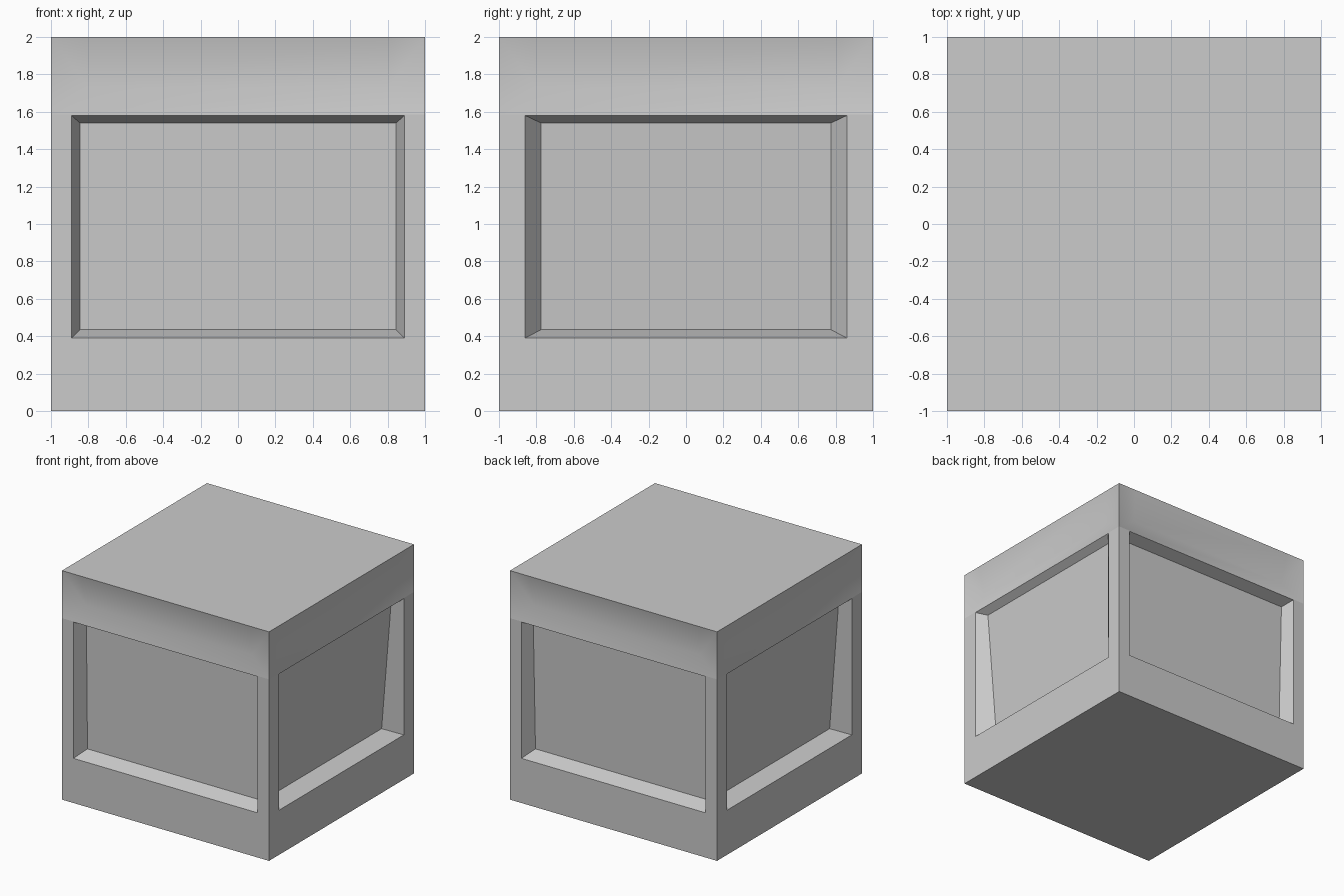
import bpy, bmesh, math
from mathutils import Vector, Matrix

if "Cube" in bpy.data.objects:
    bpy.data.objects.remove(bpy.data.objects["Cube"])

Z_BAND = 1.585     # bottom of the scooped band under the top edge


def make_object(name, polys, angle):
    """Join polygons (lists of points) into one clean smooth-by-angle mesh."""
    bm = bmesh.new()
    for poly in polys:
        bm.faces.new([bm.verts.new(p) for p in poly])
    bmesh.ops.remove_doubles(bm, verts=bm.verts, dist=1e-4)
    mesh = bpy.data.meshes.new(name)
    bm.to_mesh(mesh)
    bm.free()
    obj = bpy.data.objects.new(name, mesh)
    bpy.context.collection.objects.link(obj)
    bpy.ops.object.select_all(action='DESELECT')
    obj.select_set(True)
    bpy.context.view_layer.objects.active = obj
    bpy.ops.object.shade_smooth_by_angle(angle=math.radians(angle))
    return obj


def side_point(turn, u, z, depth=0.0):
    """Point on one side: u to the right, z up, depth inwards."""
    return Matrix.Rotation(math.radians(90 * turn), 3, 'Z') @ Vector((u, depth - 1, z))


def rect(turn, half, z0, z1, d0=0.0, d1=0.0):
    return [side_point(turn, -half, z0, d0), side_point(turn, half, z0, d0),
            side_point(turn, half, z1, d1), side_point(turn, -half, z1, d1)]


def ring(a, b):
    return [[a[i], a[(i + 1) % 4], b[(i + 1) % 4], b[i]] for i in range(4)]


# name, outer half width, inner half width, recess depth at bottom and top
SIDES = [
    ("front", 0.89, 0.845, 0.13, 0.115),
    ("right", 0.86, 0.775, 0.155, 0.065),
    ("back", 0.89, 0.845, 0.13, 0.10),
    ("left", 0.86, 0.775, 0.155, 0.07),
]

frame, band, top = [], [], []
for k, (name, w_out, w_in, d_bot, d_top) in enumerate(SIDES):
    edge = rect(k, 1.0, 0.0, Z_BAND)
    opening = rect(k, w_out, 0.39, 1.58)
    floor = rect(k, w_in, 0.435, 1.54, d_bot, d_top)

    # flat frame around the opening
    frame += ring(edge, opening)

    # recessed panel with its sloping reveal
    make_object(name + "_recessed_panel", ring(opening, floor) + [floor], 20)

    # scooped band: lower slope, upper slope and tapered corner ends
    c, d = edge[2], edge[3]
    m, n = side_point(k, -0.8, 1.73, 0.05), side_point(k, 0.8, 1.73, 0.05)
    t, u = side_point(k, -0.82, 2.0), side_point(k, 0.82, 2.0)
    T, U = side_point(k, -1.0, 2.0), side_point(k, 1.0, 2.0)
    band += [[d, c, n, m], [m, n, u, t], [d, m, T], [m, t, T], [n, c, U], [n, U, u]]
    top += [T, t, u]

# closed base under the frame
frame.append([side_point(k, -1.0, 0.0) for k in (3, 2, 1, 0)])

make_object("body_frame", frame, 20)
make_object("top_band", band, 25)
make_object("top_plate", [top], 20)
